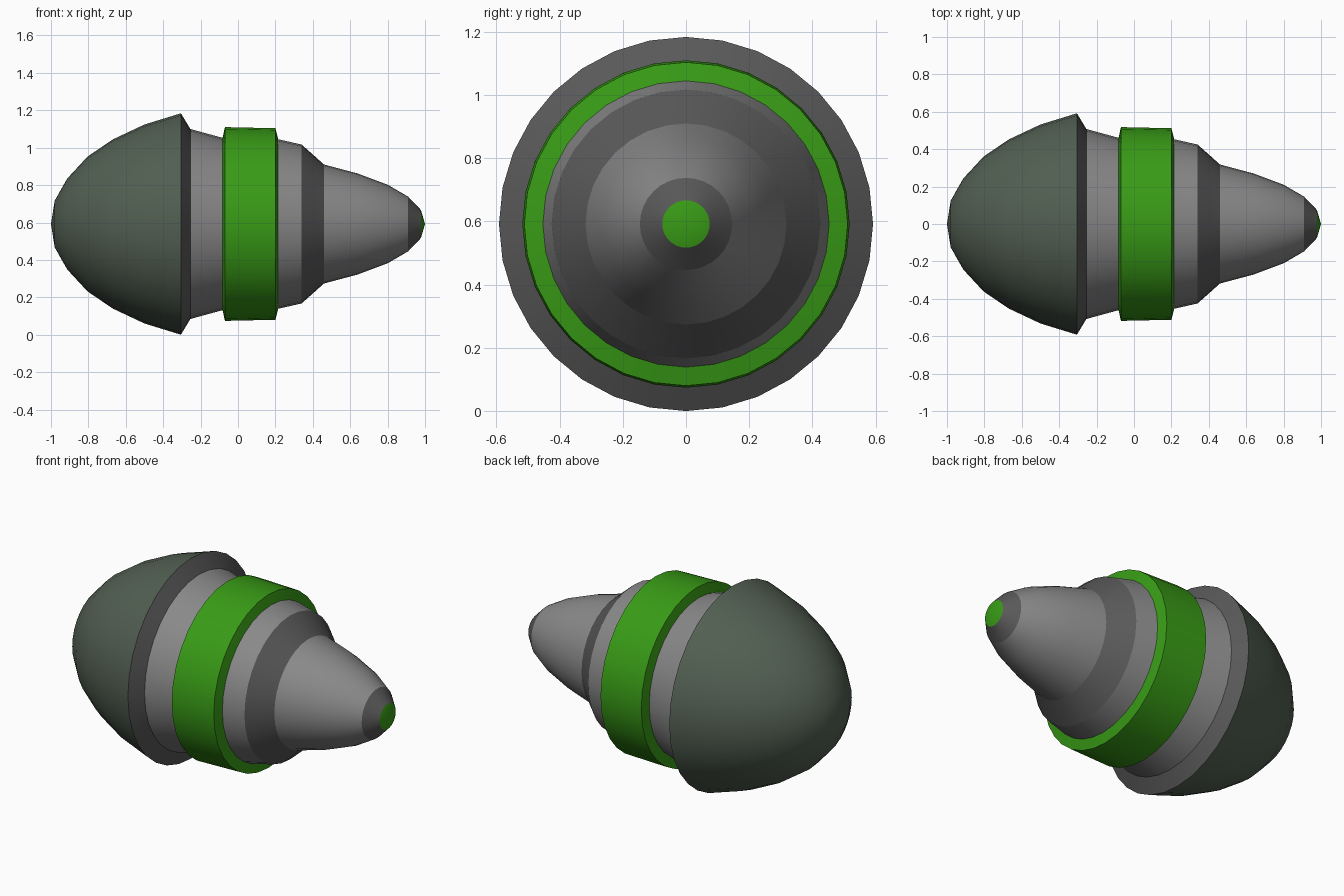
import bpy, bmesh
from math import cos, sin, pi, radians

if "Cube" in bpy.data.objects:
    bpy.data.objects.remove(bpy.data.objects["Cube"])

SIDES = 32
AXIS_Z = 0.592


def material(name, rgb):
    m = bpy.data.materials.new(name)
    m.diffuse_color = (*rgb, 1)
    m.use_nodes = True
    m.node_tree.nodes["Principled BSDF"].inputs["Base Color"].default_value = m.diffuse_color
    return m


GREEN = material("green", (0.04, 0.33, 0.008))
OLIVE = material("dark_green_grey", (0.085, 0.115, 0.085))
DARK = material("dark_grey", (0.1, 0.1, 0.1))
LIGHT = material("light_grey", (0.25, 0.25, 0.25))


def lathe(name, profile, mat):
    """Revolve (x, radius) points around the long x axis."""
    bm = bmesh.new()
    rings = []
    for x, r in profile:
        n = 1 if r == 0 else SIDES
        rings.append([bm.verts.new((x, r * sin(2 * pi * i / SIDES),
                                    AXIS_Z + r * cos(2 * pi * i / SIDES)))
                      for i in range(n)])
    for a, b in zip(rings, rings[1:]):
        for i in range(SIDES):
            j = (i + 1) % SIDES
            quad = [a[i % len(a)], a[j % len(a)], b[j % len(b)], b[i % len(b)]]
            bm.faces.new(list(dict.fromkeys(quad)))
    bmesh.ops.recalc_face_normals(bm, faces=bm.faces)
    # make sure open bands face away from the axis
    f = max(bm.faces, key=lambda q: q.calc_center_median().z)
    if f.normal.z < 0:
        bmesh.ops.reverse_faces(bm, faces=bm.faces)
    me = bpy.data.meshes.new(name)
    bm.to_mesh(me)
    bm.free()
    me.materials.append(mat)
    ob = bpy.data.objects.new(name, me)
    bpy.context.collection.objects.link(ob)
    bpy.ops.object.select_all(action='DESELECT')
    ob.select_set(True)
    bpy.context.view_layer.objects.active = ob
    bpy.ops.object.shade_smooth_by_angle(angle=radians(35))
    return ob


# Large rounded dome and its bevelled rim
lathe("rear_dome", [(-1, 0), (-0.98, 0.125), (-0.913, 0.243), (-0.805, 0.36),
                    (-0.67, 0.452), (-0.5, 0.532), (-0.305, 0.592)], OLIVE)
lathe("dome_rim", [(-0.305, 0.592), (-0.255, 0.508)], DARK)

# Waist with raised green band
lathe("rear_collar", [(-0.255, 0.508), (-0.08, 0.46)], LIGHT)
lathe("green_band", [(-0.083, 0.458), (-0.07, 0.518), (0.2, 0.512),
                     (0.215, 0.453)], GREEN)
lathe("front_collar", [(0.215, 0.453), (0.34, 0.425)], LIGHT)
lathe("shoulder", [(0.34, 0.425), (0.46, 0.318)], DARK)

# Tapered nose and tip
lathe("nose_cone", [(0.46, 0.318), (0.64, 0.27), (0.8, 0.21), (0.91, 0.146)], LIGHT)
lathe("nose_ring", [(0.91, 0.146), (0.978, 0.075)], DARK)
lathe("nose_tip", [(0.978, 0.075), (1, 0)], GREEN)
